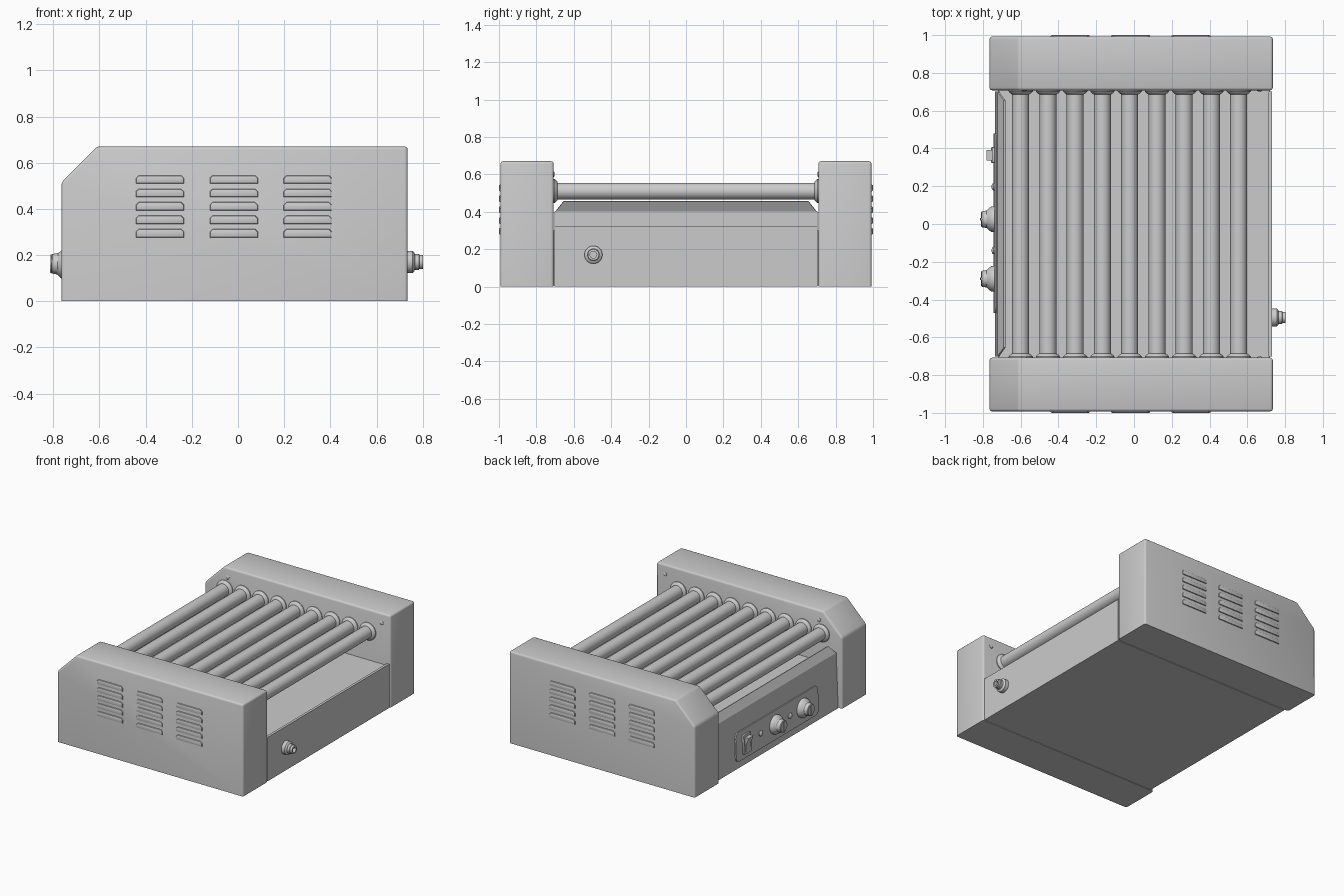
import bpy, bmesh, math
from mathutils import Matrix, Vector

if "Cube" in bpy.data.objects:
    bpy.data.objects.remove(bpy.data.objects["Cube"])


def finish(name, bm, matrix=None, angle=35):
    bmesh.ops.recalc_face_normals(bm, faces=bm.faces)
    if matrix:
        bm.transform(matrix)
    me = bpy.data.meshes.new(name)
    bm.to_mesh(me)
    bm.free()
    ob = bpy.data.objects.new(name, me)
    bpy.context.collection.objects.link(ob)
    bpy.context.view_layer.objects.active = ob
    ob.select_set(True)
    bpy.ops.object.shade_smooth_by_angle(angle=math.radians(angle))
    ob.select_set(False)
    return ob


def prism(name, pts, vec, bevel=0, segs=2, keep=None, matrix=None):
    """Extrude a 3D outline along vec; bevel the edges accepted by keep."""
    bm = bmesh.new()
    face = bm.faces.new([bm.verts.new(p) for p in pts])
    ext = bmesh.ops.extrude_face_region(bm, geom=[face], use_keep_orig=True)
    verts = [g for g in ext["geom"] if isinstance(g, bmesh.types.BMVert)]
    bmesh.ops.translate(bm, verts=verts, vec=vec)
    bmesh.ops.recalc_face_normals(bm, faces=bm.faces)
    if bevel:
        edges = [e for e in bm.edges if keep is None or keep(e)]
        bmesh.ops.bevel(bm, geom=edges, offset=bevel, segments=segs,
                        profile=0.5, affect='EDGES', clamp_overlap=True)
    return finish(name, bm, matrix)


def lathe(name, prof, matrix, n=32):
    """Revolve (radius, height) points around local z."""
    bm = bmesh.new()
    rings = [[bm.verts.new((r * math.cos(2 * math.pi * i / n),
                            r * math.sin(2 * math.pi * i / n), h))
              for i in range(n)] for r, h in prof]
    for a, b in zip(rings, rings[1:]):
        for i in range(n):
            j = (i + 1) % n
            bm.faces.new((a[i], a[j], b[j], b[i]))
    bm.faces.new(rings[0])
    bm.faces.new(rings[-1])
    return finish(name, bm, matrix)


def rounded_rect(w, h, r, n=5):
    pts = []
    for k, (sx, sy) in enumerate([(1, 1), (-1, 1), (-1, -1), (1, -1)]):
        for i in range(n + 1):
            a = math.pi / 2 * (k + i / n)
            pts.append((sx * (w / 2 - r) + r * math.cos(a),
                        sy * (h / 2 - r) + r * math.sin(a), 0))
    return pts


# Side housings with louvres and inner screws
housing = [(-.765, 0), (.735, 0), (.735, .67), (-.61, .67), (-.765, .515)]
louvre = [(-.104, -.018), (.104, -.018), (.104, .006), (.092, .018),
          (-.092, .018), (-.104, .006)]
for side, s in (("front", -1), ("back", 1)):
    prism(side + "_housing", [(x, s * .708, z) for x, z in housing],
          (0, s * .284, 0), .014, 3,
          keep=lambda e: max(v.co.z for v in e.verts) > .01)
    for c, cx in enumerate((-.338, -.018, .302)):
        for r in range(5):
            cz = .527 - r * .058
            prism(f"{side}_louvre_{c}_{r}",
                  [(cx + x, s * .985, cz + z) for x, z in louvre],
                  (0, s * .015, 0), .007, 2,
                  keep=lambda e: all(abs(v.co.y) > .99 for v in e.verts))
    for i, x in enumerate((-.58, .665)):
        lathe(f"{side}_screw_{i}", [(.014, 0), (.014, .004), (.008, .008)],
              Matrix.Translation((x, s * .71, .6)) @
              Matrix.Rotation(s * math.pi / 2, 4, 'X'), 16)

# Central body with recessed drip tray floor
body = [(-.737, 0), (.73, 0), (.73, .32), (.712, .32), (.712, .305),
        (-.71, .305), (-.71, .40), (-.722, .40)]
prism("body", [(x, -.702, z) for x, z in body], (0, 1.404, 0))
# Narrow hidden spacers join body to housings
for s in (-1, 1):
    prism("body_spacer", [(-.72, s * .69, .005), (.72, s * .69, .005),
                          (.72, s * .69, .3), (-.72, s * .69, .3)],
          (0, s * .03, 0))

# Sloping tray lip with cut corners
prism("tray_lip", [(-.722, -.70, .40), (-.722, .70, .40),
                   (-.69, .655, .457), (-.69, -.655, .457)],
      (.009, 0, -.003))

# Rollers with stepped end collars
for i in range(9):
    x = -.60 + i * .1443
    turn = Matrix.Translation((x, 0, .51)) @ Matrix.Rotation(math.pi / 2, 4, 'X')
    lathe(f"roller_{i}", [(.045, -.715), (.045, .715)], turn)
    for s in (-1, 1):
        lathe(f"roller_collar_{i}_{s}",
              [(.064, s * .712), (.064, s * .702), (.058, s * .695),
               (.05, s * .688), (.045, s * .686)], turn)

# Control panel, in the slightly tilted plane of the body front
tilt = math.atan2(.015, .40)


def on_panel(y, z):
    return (Matrix.Translation((-.737 + z * math.tan(tilt), y, z)) @
            Matrix.Rotation(tilt - math.pi / 2, 4, 'Y'))


prism("control_plate", rounded_rect(.21, .95, .035), (0, 0, .009), matrix=on_panel(.005, .155))
for i, y in enumerate((.025, -.29)):
    lathe(f"control_knob_{i}",
          [(.068, 0), (.068, .022), (.062, .032), (.05, .046), (.046, .05),
           (.042, .074), (.038, .078)], on_panel(y, .16))
    prism(f"knob_pointer_{i}", [(-.04, -.006, .07), (.04, -.006, .07),
                                (.04, .006, .07), (-.04, .006, .07)],
          (0, 0, .012), matrix=on_panel(y, .16))
for i, y in enumerate((.197, -.14)):
    lathe(f"indicator_lamp_{i}", [(.02, 0), (.02, .014), (.015, .02), (.006, .023)],
          on_panel(y, .16), 20)

# Rocker switch
prism("switch_frame", rounded_rect(.14, .085, .008, 2), (0, 0, .022), matrix=on_panel(.365, .155))
rocker = [(-.052, .01), (.052, .01), (.052, .052), (.0, .03), (-.052, .026)]
prism("switch_rocker", [(x, -.028, z) for x, z in rocker], (0, .056, 0),
      matrix=on_panel(.365, .155))

# Cable gland on the right wall
lathe("cable_gland",
      [(.048, 0), (.048, .028), (.04, .036), (.034, .038), (.034, .055),
       (.03, .058), (.03, .074), (.018, .074), (.018, .04)],
      Matrix.Translation((.728, -.495, .17)) @ Matrix.Rotation(math.pi / 2, 4, 'Y'))
